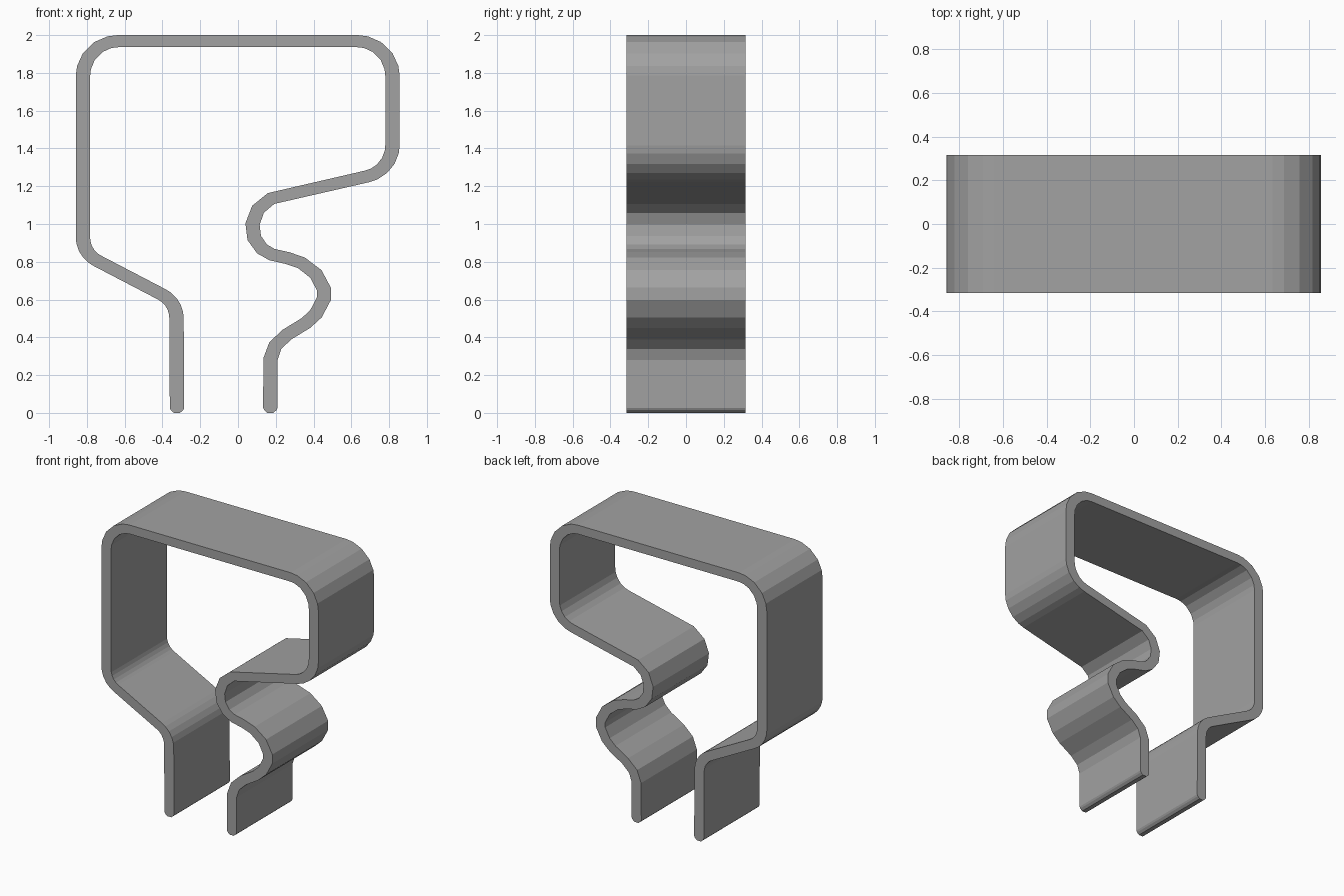
import bpy, bmesh
from math import tan
from mathutils import Vector

cube = bpy.data.objects.get("Cube")
if cube:
    bpy.data.objects.remove(cube, do_unlink=True)

HALF_DEPTH = 0.315
HALF_X, HALF_Z = 0.038, 0.032   # half thickness of upright and level runs

metal = bpy.data.materials.new("clip grey")
metal.use_nodes = True
grey = (0.36, 0.36, 0.36, 1)
metal.diffuse_color = grey
metal.node_tree.nodes["Principled BSDF"].inputs["Base Color"].default_value = grey


def fillet(before, corner, after, radius, steps=5):
    """Points of an arc that rounds one corner."""
    a, b = (before - corner).normalized(), (after - corner).normalized()
    reach = radius / tan(a.angle(b) / 2)
    start, end = corner + a * reach, corner + b * reach
    centre = corner + (a + b).normalized() * (reach ** 2 + radius ** 2) ** 0.5
    return [centre + (start.lerp(end, i / steps) - centre).normalized() * radius
            for i in range(steps + 1)]


# Centre line of the bent strip: x, z and bend radius
bends = [(-0.323, 0.026, 0), (-0.326, 0.587, 0.14), (-0.821, 0.845, 0.14),
         (-0.821, 1.968, 0.185), (0.818, 1.968, 0.185), (0.818, 1.283, 0.17),
         (0.175, 1.135, 0)]
corners = [Vector((x, z)) for x, z, r in bends]
path = [corners[0]]
for i in range(1, len(bends) - 1):
    path += fillet(corners[i - 1], corners[i], corners[i + 1], bends[i][2])

# Spring wave down to the second leg
path += [Vector(p) for p in [
    (0.175, 1.135), (0.106, 1.078), (0.077, 1.0), (0.086, 0.926), (0.127, 0.868),
    (0.18, 0.838), (0.26, 0.82), (0.335, 0.795), (0.413, 0.735), (0.455, 0.655),
    (0.455, 0.605), (0.413, 0.525), (0.36, 0.476), (0.26, 0.415), (0.198, 0.357),
    (0.172, 0.285), (0.171, 0.026)]]

# Offset the path to both sides
left, right = [], []
for i, p in enumerate(path):
    d0 = (p - path[max(i - 1, 0)]).normalized()
    d1 = (path[min(i + 1, len(path) - 1)] - p).normalized()
    t = (d0 + d1).normalized()
    off = Vector((-t.y * HALF_X, t.x * HALF_Z))
    left.append(p + off)
    right.append(p - off)


def tip(x, side):
    """Rounded end of a leg, from one side to the other."""
    return [Vector((x + side * w, z)) for w, z in
            ((0.032, 0.014), (0.016, 0), (-0.016, 0), (-0.032, 0.014))]


outline = left + tip(path[-1].x, 1) + right[::-1] + tip(path[0].x, 1)

# Extrude the outline through the depth
bm = bmesh.new()
face = bm.faces.new([bm.verts.new((p.x, -HALF_DEPTH, p.y)) for p in outline])
extruded = bmesh.ops.extrude_face_region(bm, geom=[face], use_keep_orig=True)
bmesh.ops.translate(bm, vec=(0, 2 * HALF_DEPTH, 0),
                    verts=[v for v in extruded["geom"] if isinstance(v, bmesh.types.BMVert)])
bmesh.ops.recalc_face_normals(bm, faces=bm.faces)
mesh = bpy.data.meshes.new("spring_clip")
bm.to_mesh(mesh)
bm.free()
mesh.materials.append(metal)
clip = bpy.data.objects.new("spring_clip", mesh)
bpy.context.collection.objects.link(clip)
